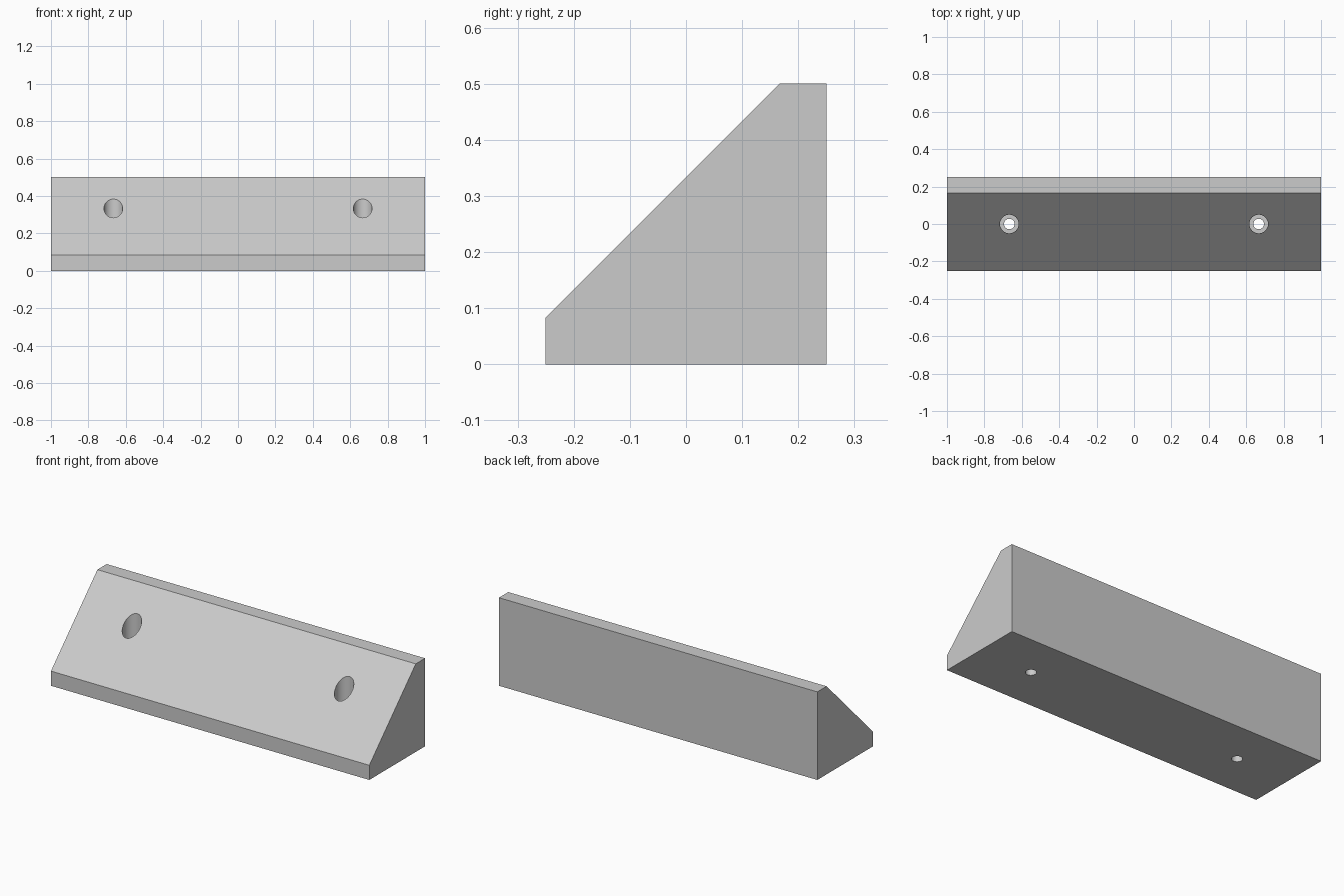
import bpy
import bmesh
from math import radians

cube = bpy.data.objects.get("Cube")
if cube:
    bpy.data.objects.remove(cube, do_unlink=True)

grey = bpy.data.materials.new("plain grey")
grey.use_nodes = True
color = (0.6, 0.6, 0.6, 1)
grey.diffuse_color = color
grey.node_tree.nodes["Principled BSDF"].inputs["Base Color"].default_value = color

LENGTH, HALF_DEPTH, HEIGHT, EDGE = 2.0, 0.25, 0.5, 1 / 12
HOLE_X = 2 / 3


def add_object(name, bm):
    bmesh.ops.recalc_face_normals(bm, faces=bm.faces)
    mesh = bpy.data.meshes.new(name)
    bm.to_mesh(mesh)
    bm.free()
    mesh.materials.append(grey)
    obj = bpy.data.objects.new(name, mesh)
    bpy.context.collection.objects.link(obj)
    return obj


# Wedge block: side profile extruded along its length
bm = bmesh.new()
profile = [(-HALF_DEPTH, 0), (HALF_DEPTH, 0), (HALF_DEPTH, HEIGHT),
           (HALF_DEPTH - EDGE, HEIGHT), (-HALF_DEPTH, EDGE)]
end = bm.faces.new([bm.verts.new((-LENGTH / 2, y, z)) for y, z in profile])
extruded = bmesh.ops.extrude_face_region(bm, geom=[end])["geom"]
bmesh.ops.translate(bm, vec=(LENGTH, 0, 0),
                    verts=[v for v in extruded if isinstance(v, bmesh.types.BMVert)])
block = add_object("wedge_block", bm)


# Vertical screw holes with wide head recesses
def cut_hole(name, x, radius, bottom, top):
    bm = bmesh.new()
    bmesh.ops.create_cone(bm, cap_ends=True, segments=48, radius1=radius,
                          radius2=radius, depth=top - bottom)
    bmesh.ops.translate(bm, verts=bm.verts, vec=(x, 0, (top + bottom) / 2))
    cutter = add_object(name, bm)
    cutter.hide_render = True
    cutter.hide_set(True)
    cut = block.modifiers.new(name, "BOOLEAN")
    cut.operation = "DIFFERENCE"
    cut.solver = "EXACT"
    cut.object = cutter
    bpy.context.view_layer.objects.active = block
    bpy.ops.object.modifier_apply(modifier=cut.name)
    bpy.data.objects.remove(cutter, do_unlink=True)


for side, x in (("right", -HOLE_X), ("left", HOLE_X)):
    cut_hole(side + "_head_recess", x, 0.05, EDGE, HEIGHT + 0.1)
    cut_hole(side + "_screw_hole", x, 0.028, -0.1, EDGE + 0.1)

block.select_set(True)
bpy.context.view_layer.objects.active = block
bpy.ops.object.shade_smooth_by_angle(angle=radians(30))
